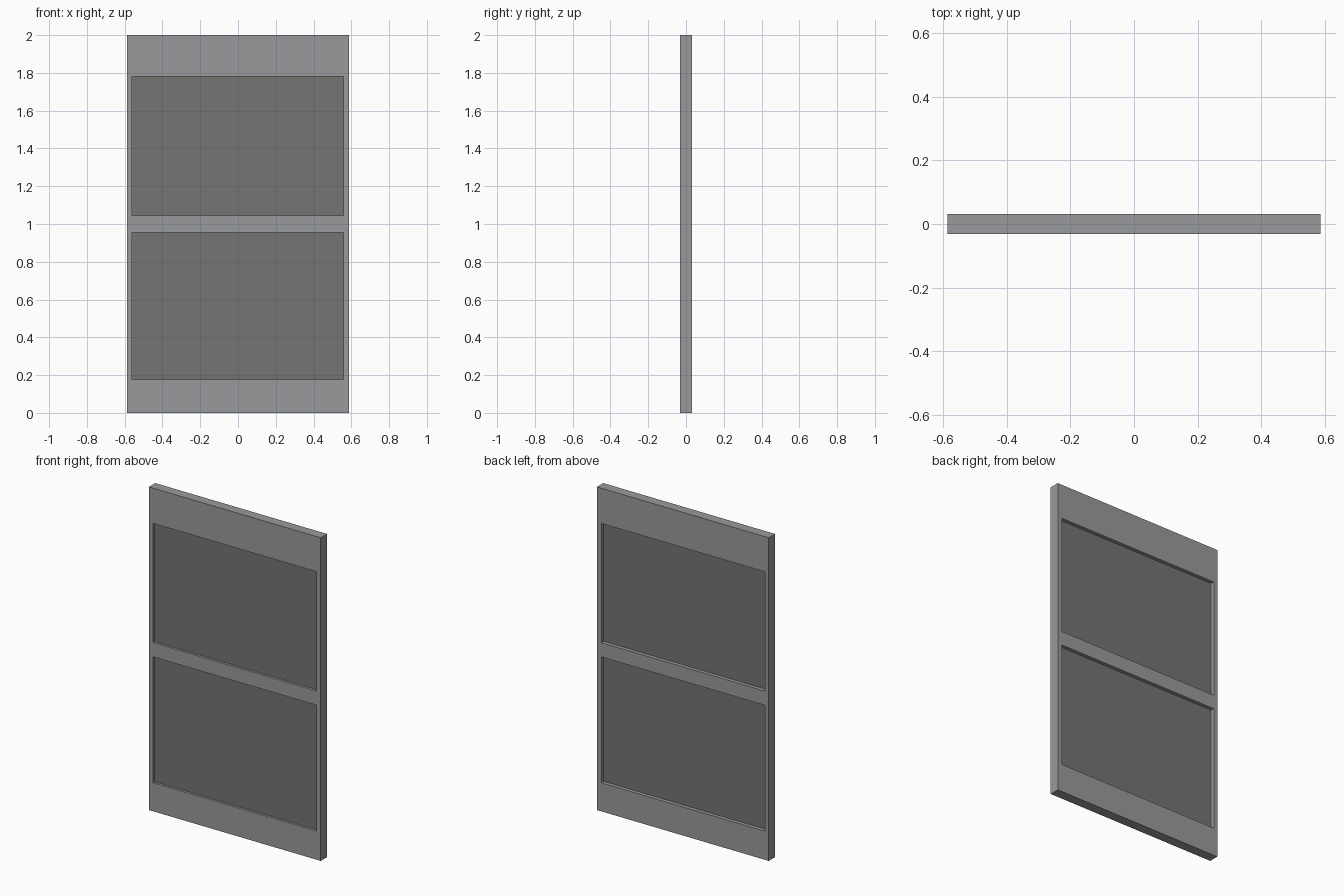
import bpy, bmesh

if "Cube" in bpy.data.objects:
    bpy.data.objects.remove(bpy.data.objects["Cube"])

HALF_W, HALF_T = 0.588, 0.031            # outer half width and half thickness
X0, X1 = -0.562, 0.558                   # left and right edges of the openings
ROWS = [0, 0.177, 0.956, 1.044, 1.782, 2.0]
COLS = [-HALF_W, X0, X1, HALF_W]
PANEL_Y = (-0.016, 0.008)                # front and back face of the panels


def grey(name, rgb):
    mat = bpy.data.materials.new(name)
    mat.diffuse_color = (*rgb, 1)
    mat.use_nodes = True
    mat.node_tree.nodes["Principled BSDF"].inputs["Base Color"].default_value = mat.diffuse_color
    return mat


def link(name, bm, mat):
    mesh = bpy.data.meshes.new(name)
    bm.to_mesh(mesh)
    bm.free()
    mesh.materials.append(mat)
    ob = bpy.data.objects.new(name, mesh)
    bpy.context.collection.objects.link(ob)
    return ob


frame_grey = grey("frame_grey", (0.318, 0.323, 0.333))
panel_grey = grey("panel_grey", (0.177, 0.177, 0.175))

# Frame: flat grid of stiles and rails with two openings, thickened
bm = bmesh.new()
grid = [[bm.verts.new((x, 0, z)) for x in COLS] for z in ROWS]
for r in range(len(ROWS) - 1):
    for c in range(len(COLS) - 1):
        if c == 1 and r in (1, 3):
            continue
        bm.faces.new((grid[r][c], grid[r][c + 1], grid[r + 1][c + 1], grid[r + 1][c]))
frame = link("door_frame", bm, frame_grey)
solid = frame.modifiers.new("thickness", 'SOLIDIFY')
solid.thickness = 2 * HALF_T
solid.offset = 0


# Recessed panels, a darker grey
def panel(name, z0, z1):
    bm = bmesh.new()
    bmesh.ops.create_cube(bm, size=1)
    y0, y1 = PANEL_Y
    bmesh.ops.scale(bm, vec=(X1 - X0, y1 - y0, z1 - z0), verts=bm.verts)
    bmesh.ops.translate(bm, vec=((X0 + X1) / 2, (y0 + y1) / 2, (z0 + z1) / 2), verts=bm.verts)
    link(name, bm, panel_grey)


panel("lower_panel", ROWS[1], ROWS[2])
panel("upper_panel", ROWS[3], ROWS[4])
